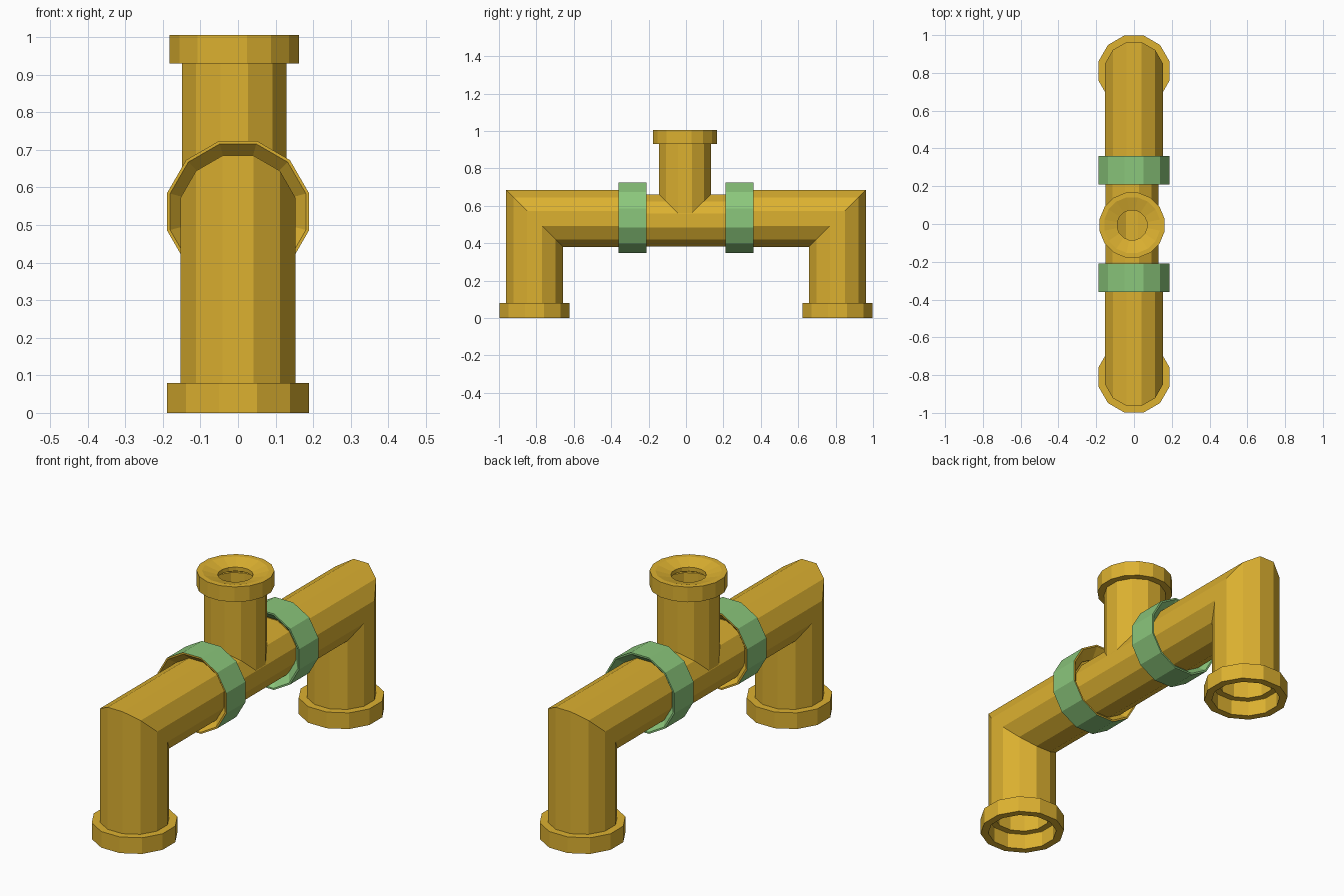
import bpy, bmesh
from math import cos, sin, pi

cube = bpy.data.objects.get("Cube")
if cube:
    bpy.data.objects.remove(cube, do_unlink=True)


def material(name, rgb):
    m = bpy.data.materials.new(name)
    m.use_nodes = True
    m.diffuse_color = (*rgb, 1)
    bsdf = m.node_tree.nodes["Principled BSDF"]
    bsdf.inputs["Base Color"].default_value = (*rgb, 1)
    bsdf.inputs["Roughness"].default_value = 0.7
    return m


yellow = material("brass yellow", (0.72, 0.44, 0.03))
green = material("soft green", (0.26, 0.57, 0.20))

SIDES = 12


def loft(name, rings, mats, closed=True, green_spans=()):
    """Join rings of points in order; closed wraps last to first, otherwise ends are capped."""
    bm = bmesh.new()
    loops = [[bm.verts.new(p) for p in ring] for ring in rings]
    n = len(loops[0])
    for i in range(len(loops) if closed else len(loops) - 1):
        a, b = loops[i], loops[(i + 1) % len(loops)]
        for k in range(n):
            f = bm.faces.new((a[k], a[(k + 1) % n], b[(k + 1) % n], b[k]))
            f.material_index = 1 if i in green_spans else 0
    if not closed:
        bm.faces.new(loops[0])
        bm.faces.new(loops[-1])
    bmesh.ops.recalc_face_normals(bm, faces=bm.faces)
    mesh = bpy.data.meshes.new(name)
    bm.to_mesh(mesh)
    bm.free()
    for m in mats:
        mesh.materials.append(m)
    ob = bpy.data.objects.new(name, mesh)
    bpy.context.collection.objects.link(ob)
    return ob


def circle(r, n=SIDES):
    return [(r * cos((k + 0.5) * 2 * pi / n), r * sin((k + 0.5) * 2 * pi / n))
            for k in range(n)]


def upright(r, x, y, z, n=SIDES):
    return [(x + u, y + v, z) for u, v in circle(r, n)]


def level(r, x, y, z, n=SIDES):
    return [(x + u, y, z + v) for u, v in circle(r, n)]


def mitre(r, side, y, z):
    return [(u, side * (y + v), z + v) for u, v in circle(r)]


LEG_Y, AXIS_Z = 0.81, 0.532
OUT, BORE = 0.158, 0.128

for side, word in ((-1, "front"), (1, "back")):
    # Elbow pipe: horizontal run, mitred corner, leg
    def elbow(r):
        return [level(r, 0, side * 0.27, AXIS_Z),
                mitre(r, side, LEG_Y, AXIS_Z),
                [(u, side * (LEG_Y + v), 0.078) for u, v in circle(r)]]
    loft(word + "_elbow_pipe", elbow(OUT) + elbow(BORE)[::-1], [yellow])

    # Foot flange
    y = side * LEG_Y
    profile = ((0.195, 0), (0.195, 0.08), (0.15, 0.08), (0.159, 0.077), (0.159, 0))
    loft(word + "_foot_flange", [upright(r, 0, y, z) for r, z in profile], [yellow])

    # Coupling collar with dished ends; the front one is lined in yellow
    profile = ((0.195, 0.36), (0.195, 0.21), (0.187, 0.21),
               (0.14, 0.26), (0.15, 0.32), (0.187, 0.36))
    lining = yellow if side < 0 else green
    loft(word + "_collar", [level(r, 0, side * d, 0.535) for r, d in profile],
         [lining, green], green_spans=(0,))

# Middle tee: union of run and branch, then bored out
TX, TY, TZ = -0.01, -0.006, 0.521


def run(name, r, half):
    return loft(name, [level(r, TX, -half, TZ), level(r, TX, half, TZ)],
                [yellow], closed=False)


def branch(name, r, top):
    return loft(name, [upright(r, TX, TY, TZ), upright(r, TX, TY, top)],
                [yellow], closed=False)


tee = run("tee_pipe", 0.145, 0.29)
for operation, tool in (("UNION", branch("branch_solid", 0.1435, 0.94)),
                        ("DIFFERENCE", run("run_bore", 0.122, 0.4)),
                        ("DIFFERENCE", branch("branch_bore", 0.1205, 1.1))):
    mod = tee.modifiers.new("joint", "BOOLEAN")
    mod.operation, mod.solver, mod.object = operation, "EXACT", tool
    tool.hide_render = True
    bpy.context.view_layer.objects.active = tee
    bpy.ops.object.modifier_apply(modifier=mod.name)
    bpy.data.objects.remove(tool, do_unlink=True)

# Branch flange with a dished top and a small opening
profile = ((0.175, 0.93), (0.175, 1.005), (0.15, 1.005), (0.08, 0.985),
           (0.08, 0.965), (0.13, 0.965), (0.13, 0.93))
loft("tee_top_flange", [upright(r, TX, TY, z, 16) for r, z in profile], [yellow])
